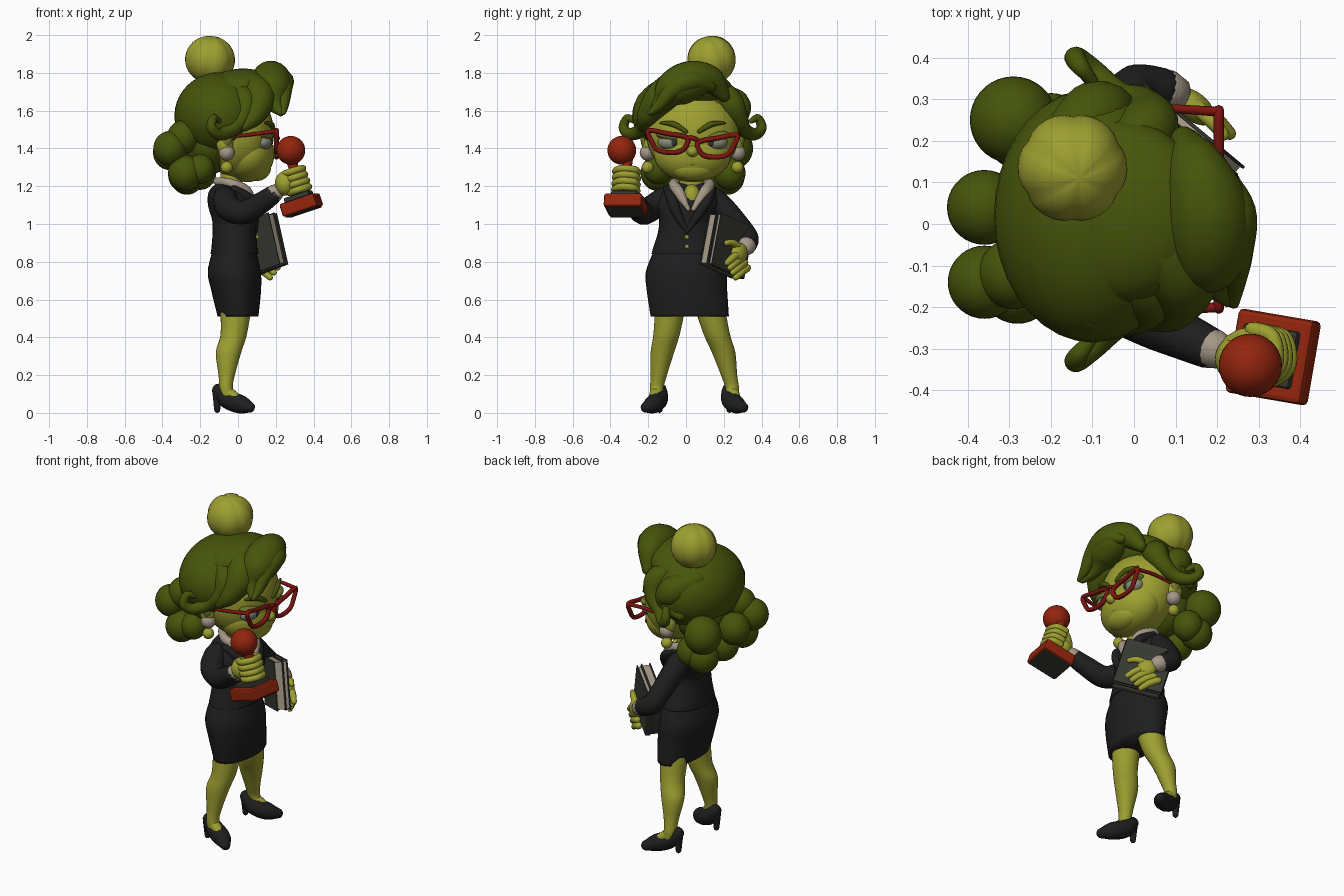
import bpy, bmesh, math
from mathutils import Vector, Matrix, Euler

cube = bpy.data.objects.get("Cube")
if cube:
    bpy.data.objects.remove(cube)


def material(name, *rgb):
    m = bpy.data.materials.new(name)
    m.use_nodes = True
    m.diffuse_color = (*rgb, 1)
    m.node_tree.nodes["Principled BSDF"].inputs["Base Color"].default_value = (*rgb, 1)
    return m


SKIN = material("yellow_green_skin", .34, .35, .03)
SHADE = material("olive_shadow", .16, .18, .025)
HAIR = material("dark_green_hair", .062, .09, .003)
SUIT = material("charcoal_cloth", .013, .013, .014)
RED = material("brick_red", .29, .018, .004)
FRAME = material("dark_red_frame", .21, .007, .005)
CREAM = material("cream", .37, .31, .24)
COVER = material("grey_green_cover", .036, .039, .031)
EYE = material("grey_eye", .25, .25, .19)
SIDES = ((-1, "stamp_side"), (1, "book_side"))


def finish(name, bm, mat, smooth=True):
    bmesh.ops.recalc_face_normals(bm, faces=bm.faces)
    for f in bm.faces:
        f.smooth = smooth
    me = bpy.data.meshes.new(name)
    bm.to_mesh(me)
    bm.free()
    me.materials.append(mat)
    ob = bpy.data.objects.new(name, me)
    bpy.context.collection.objects.link(ob)
    return ob


def ball(name, loc, size, mat, rot=(0, 0, 0), lobes=0):
    size = (size,) * 3 if isinstance(size, (int, float)) else size
    bm = bmesh.new()
    bmesh.ops.create_uvsphere(bm, u_segments=36, v_segments=20, radius=1)
    if lobes:
        for v in bm.verts:
            a = math.atan2(v.co.y, v.co.x)
            v.co *= .95 + .06 * abs(math.cos(a * lobes / 2)) ** .6 * math.hypot(v.co.x, v.co.y)
    bm.transform(Matrix.LocRotScale(Vector(loc), Euler(rot), Vector(size)))
    return finish(name, bm, mat)


def box(name, frame, offset, size, mat, bevel=.008):
    bm = bmesh.new()
    bmesh.ops.create_cube(bm, size=1)
    bm.transform(frame @ Matrix.LocRotScale(Vector(offset), None, Vector(size)))
    ob = finish(name, bm, mat, False)
    mod = ob.modifiers.new("soft_edges", "BEVEL")
    mod.width, mod.segments = bevel, 2
    return ob


def spline(rows, closed=False, n=6):
    """Catmull-Rom interpolation of any tuples."""
    k, out = len(rows), []
    get = lambda i: Vector(rows[i % k] if closed else rows[min(max(i, 0), k - 1)])
    for i in range(k if closed else k - 1):
        a, b, c, d = (get(i + j) for j in (-1, 0, 1, 2))
        for s in range(n):
            t = s / n
            out.append(.5 * (2 * b + (c - a) * t + (2 * a - 5 * b + 4 * c - d) * t * t
                             + (3 * b - a - 3 * c + d) * t ** 3))
    return out if closed else out + [get(k - 1)]


def skin_rings(name, rings, mat, closed=False):
    bm = bmesh.new()
    vs = [[bm.verts.new(p) for p in r] for r in rings]
    m = len(vs[0])
    for i in range(len(vs) if closed else len(vs) - 1):
        a, b = vs[i], vs[(i + 1) % len(vs)]
        for j in range(m):
            bm.faces.new((a[j], a[(j + 1) % m], b[(j + 1) % m], b[j]))
    if not closed:
        bm.faces.new(vs[0])
        bm.faces.new(vs[-1])
    return finish(name, bm, mat)


def tube(name, rows, mat, closed=False, sides=14):
    """Sweep a circle along (x, y, z, radius) rows, with rounded ends."""
    pts = spline(rows, closed)
    pos, rad = [p.xyz for p in pts], [max(p[3], .002) for p in pts]
    if not closed:
        for end, nxt in ((0, 1), (-1, -2)):
            base, r = pos[end].copy(), rad[end]
            d = (base - pos[nxt]).normalized()
            for step, shrink in ((.6, .8), (.9, .4), (1, .05)):
                at = 0 if end == 0 else len(pos)
                pos.insert(at, base + d * r * step)
                rad.insert(at, r * shrink)
    up, rings, n = Vector((1, 0, 0) if closed else (.13, .21, 1)), [], len(pos)
    for i in range(n):
        d = pos[(i + 1) % n] - pos[i - 1] if closed else pos[min(i + 1, n - 1)] - pos[max(i - 1, 0)]
        d.normalize()
        u = (up - d * up.dot(d)).normalized()
        w = d.cross(u)
        up = up if closed else u
        rings.append([pos[i] + rad[i] * (u * math.cos(a) + w * math.sin(a))
                      for a in (math.tau * j / sides for j in range(sides))])
    return skin_rings(name, rings, mat, closed)


def stack(name, rows, mat, sides=32):
    """Loft level ellipses given as (z, x, y, radius x, radius y)."""
    return skin_rings(name, [[Vector((x + rx * math.cos(a), y + ry * math.sin(a), z))
                              for a in (math.tau * j / sides for j in range(sides))]
                             for z, x, y, rx, ry in spline(rows)], mat)


# Clothed body
stack("skirt", [(.51, 0, .02, .108, .207), (.65, -.01, .005, .132, .213),
                (.75, -.02, 0, .14, .212), (.87, -.02, 0, .112, .165)], SUIT)
stack("jacket", [(.84, -.018, .005, .128, .188), (.87, -.018, .005, .123, .18), (.95, -.02, 0, .115, .15),
                 (1.02, -.022, 0, .115, .142), (1.1, -.035, .01, .124, .165),
                 (1.17, -.05, .02, .105, .15), (1.215, -.05, .03, .065, .09)], SUIT)
stack("neck", [(1.12, -.03, .03, .07, .07), (1.2, -.035, .03, .06, .065), (1.32, -.03, .035, .06, .07)], SKIN)
ball("bare_chest", (.025, .03, 1.14), (.055, .05, .07), SKIN)
for z in (.93, .88):
    ball("jacket_button", (.1, .005, z), .012, SKIN)

# Parts mirrored about the middle of the body
for s, side in SIDES:
    tube("shirt_collar_" + side, [(-.11, .03 + s * .03, 1.225, .022), (-.04, .03 + s * .095, 1.215, .025),
                                  (.045, .03 + s * .07, 1.17, .03), (.083, .025 + s * .014, 1.08, .014)], CREAM)
    tube("lapel_" + side, [(-.02, .02 + s * .12, 1.185, .02), (.06, .02 + s * .095, 1.13, .028),
                           (.086, .01 + s * .055, 1.05, .025), (.094, .005, .96, .01)], SUIT)
    ankle = .045 + s * .2
    stack("leg_" + side, [(.58, -.01, .02 + s * .1, .085, .082), (.42, -.022, .03 + s * .132, .07, .07),
                          (.32, -.05, .037 + s * .162, .067, .062), (.2, -.06, .042 + s * .186, .043, .043),
                          (.13, -.063, ankle, .036, .036), (.07, -.045, ankle, .045, .034)], SKIN)
    tube("instep_" + side, [(-.06, ankle, .11, .035), (.0, ankle + s * .02, .07, .027)], SKIN)
    tube("shoe_" + side, [(-.1, ankle - s * .018, .118, .038), (-.055, ankle - s * .01, .072, .05),
                          (.015, ankle + s * .02, .045, .049), (.06, ankle + s * .055, .03, .03)], SUIT)
    tube("shoe_heel_" + side, [(-.105, ankle - s * .015, .1, .03), (-.11, ankle - s * .015, .05, .02),
                               (-.11, ankle - s * .015, .016, .016)], SUIT)
    # Ear, earring, eye and brow
    ball("ear_" + side, (-.07, .035 + s * .235, 1.43), (.045, .035, .07), SKIN)
    ball("ear_hollow_" + side, (-.06, .035 + s * .255, 1.445), (.028, .02, .04), SHADE)
    ball("earring_pearl_" + side, (-.06, .035 + s * .238, 1.377), .042, CREAM)
    ball("earring_drop_" + side, (-.06, .035 + s * .238, 1.3), .032, SKIN)
    ball("eye_" + side, (.13, .035 + s * .115, 1.432), (.049, .07, .042), EYE)
    ball("iris_" + side, (.168, .035 + s * .1, 1.434), (.014, .02, .024), COVER)
    ball("eyelid_" + side, (.13, .035 + s * .115, 1.462), (.054, .08, .027), SHADE, (s * .2, 0, 0))
    tube("eyebrow_" + side, [(.188, .035 + s * .035, 1.49, .011), (.175, .035 + s * .1, 1.528, .016),
                             (.145, .035 + s * .17, 1.535, .006)], HAIR)
    # Glasses half
    rim = [(.03, .012), (.045, -.045), (.1, -.066), (.18, -.055), (.215, -.01), (.235, .05), (.14, .036)]
    tube("glasses_rim_" + side, [(.204, .035 + s * y, 1.432 + z - s * .012, .013) for y, z in rim],
         FRAME, closed=True, sides=8)
    tube("glasses_temple_" + side, [(.203, .035 + s * .235, 1.48 - s * .012, .012),
                                    (.08, .035 + s * .243, 1.475, .01), (-.06, .035 + s * .245, 1.46, .008)], FRAME)
tube("glasses_bridge", [(.204, .01, 1.455, .012), (.21, .035, 1.455, .012), (.204, .06, 1.445, .012)], FRAME)

# Head
ball("head", (0, .035, 1.48), (.19, .245, .24), SKIN)
ball("jaw", (.05, .035, 1.37), (.142, .205, .148), SKIN)
ball("chin", (.1, .035, 1.3), (.075, .12, .072), SKIN)
ball("nose", (.19, .035, 1.385), (.035, .032, .03), SKIN)
tube("mouth", [(.17, -.01, 1.308, .003), (.178, .035, 1.316, .004), (.17, .08, 1.308, .003)], SHADE)

# Hair mass, top bun and back curls
ball("hair_cap", (-.1, .02, 1.575), (.237, .305, .228), HAIR, (0, -.15, 0))
ball("hair_nape", (-.16, .03, 1.43), (.145, .21, .17), HAIR)
ball("hair_crown", (-.03, .03, 1.7), (.21, .22, .115), HAIR, (0, -.25, 0))
ball("top_bun", (-.148, .135, 1.87), .131, SKIN, (.2, .15, 0), 6)
for x, y, z, r in ((-.29, .25, 1.4, .105), (-.36, .04, 1.38, .09), (-.36, -.14, 1.4, .088),
                   (-.28, -.15, 1.27, .09), (-.27, .22, 1.25, .09), (-.28, .04, 1.26, .09),
                   (-.29, -.12, 1.46, .085), (-.2, .23, 1.27, .085), (-.2, -.15, 1.29, .075)):
    ball("back_curl", (x, y, z), (r, r, r * 1.05), HAIR)

# Rolled quiff and swept locks
tube("quiff_roll", [(.12, .2, 1.68, .035), (.15, .13, 1.76, .075), (.175, .03, 1.76, .105),
                    (.18, -.07, 1.71, .098), (.19, -.13, 1.64, .05), (.225, -.18, 1.59, .02)], HAIR, sides=20)
tube("quiff_front_strand", [(.2, .13, 1.73, .03), (.235, .03, 1.76, .058), (.24, -.07, 1.71, .047),
                            (.24, -.14, 1.63, .03), (.24, -.19, 1.59, .014)], HAIR)
tube("forehead_sweep", [(.02, -.02, 1.74, .08), (.11, -.12, 1.68, .09), (.09, -.2, 1.58, .06),
                        (.04, -.23, 1.52, .03)], HAIR)
for s, side in SIDES:
    y = .035
    tube("side_lock_" + side, [(-.08, y + s * .1, 1.73, .06), (.03, y + s * .19, 1.65, .075),
                               (.02, y + s * .245, 1.56, .05), (-.04, y + s * .27, 1.5, .04),
                               (-.1, y + s * .33, 1.475, .032), (-.14, y + s * .365, 1.51, .027),
                               (-.13, y + s * .345, 1.56, .022), (-.1, y + s * .31, 1.545, .014)], HAIR)
    tube("temple_wave_" + side, [(-.2, y + s * .14, 1.69, .05), (-.1, y + s * .22, 1.63, .085),
                                 (-.06, y + s * .235, 1.55, .06), (-.16, y + s * .25, 1.5, .03)], HAIR)

# Arm raising the stamp
tube("stamp_sleeve", [(-.07, -.11, 1.135, .066), (-.05, -.18, 1.085, .068), (.03, -.23, 1.06, .063),
                      (.12, -.27, 1.11, .057), (.185, -.3, 1.155, .05)], SUIT)
tube("stamp_cuff", [(.19, -.3, 1.16, .048), (.2, -.304, 1.167, .046)], CREAM)
ball("stamp_palm", (.25, -.325, 1.215), (.055, .058, .065), SKIN)

# Stamp, built on its own tilted axis
stamp = Matrix.LocRotScale(Vector((.335, -.32, 1.1)), Euler((0, -.32, -.17)), None)
box("stamp_base", stamp, (0, 0, 0), (.195, .205, .072), RED, .012)
box("stamp_pad", stamp, (0, 0, -.035), (.172, .182, .012), COVER, .003)
box("stamp_plate", stamp, (0, 0, .045), (.14, .14, .03), COVER)
grip = [stamp @ Vector((.01 + .02 * t, 0, .05 + .24 * t)) for t in (0, .15, .3, .6, 1)]
tube("stamp_neck", [(*p, r) for p, r in zip(grip[:3], (.058, .04, .026))], COVER)
tube("stamp_handle", [(*p, r) for p, r in zip(grip[2:], (.026, .026, .035))], RED)
ball("stamp_knob", (.28, -.34, 1.39), .076, RED)
for i in range(4):
    h = .08 + .034 * i
    arc = [stamp @ Vector((.015 + .055 * math.cos(a), .06 * math.sin(a), h)) for a in (-2.6, -1.5, -.3, .9, 1.9)]
    tube("stamp_finger", [(*p, .019) for p in arc], SKIN)
tube("stamp_thumb", [(.235, -.29, 1.22, .024), (.27, -.27, 1.26, .021), (.3, -.285, 1.28, .018)], SKIN)

# Arm around the books
tube("book_sleeve", [(-.06, .14, 1.135, .066), (-.045, .205, 1.075, .064), (-.025, .28, .99, .06),
                     (.005, .325, .925, .059), (.07, .325, .89, .051)], SUIT)
tube("book_cuff", [(.078, .322, .885, .05), (.09, .318, .878, .048)], CREAM)
ball("book_palm", (.145, .282, .845), (.058, .034, .052), SKIN, (0, .5, -.7))
for i in range(4):
    x, y, z = .195 - .02 * i, .24 + .015 * i, .835 - .026 * i
    tube("book_finger", [(x - .04, y + .04, z + .01, .02), (x, y + .012, z - .01, .02),
                         (x + .035, y - .022, z - .04, .016)], SKIN)
tube("book_thumb", [(.14, .29, .87, .02), (.185, .25, .9, .018), (.215, .215, .9, .015)], SKIN)

# Thick and thin book leaning on the hip: frame columns are width, outward and height
books = Matrix(((.738, .64, -.214), (-.615, .77, .178), (.277, 0, .96))).to_4x4()
books.translation = (.112, .21, .886)
for y, thick, shift in ((-.012, .042, 0), (.028, .018, -.008)):
    box("book_pages", books, (shift, y, 0), (.265, thick, .27), CREAM, .003)
    for d in (-1, 1):
        box("book_cover", books, (shift, y + d * (thick / 2 + .003), 0), (.28, .008, .285), COVER, .003)
    box("book_spine", books, (shift - .137, y, 0), (.01, thick + .01, .285), COVER, .003)
